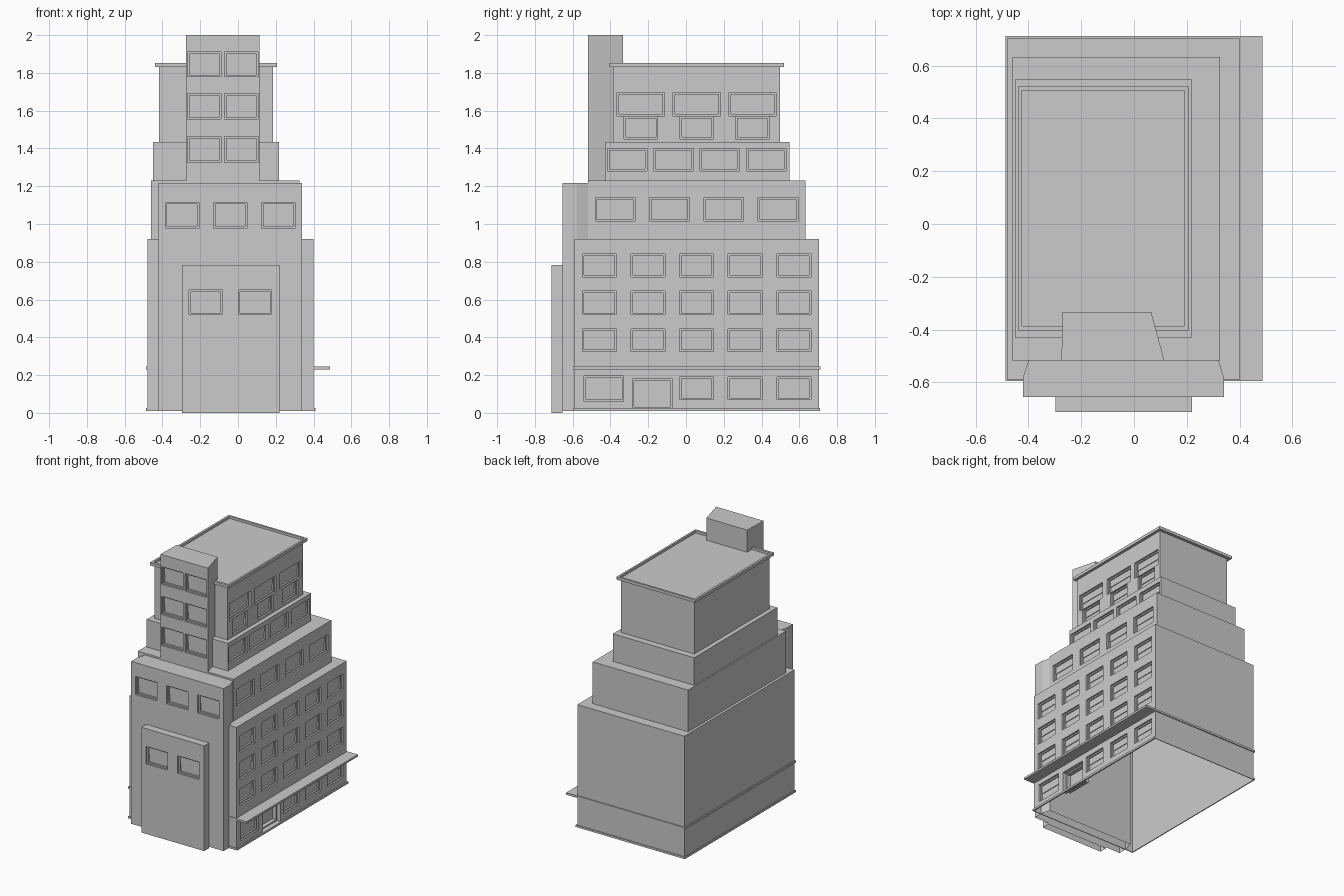
import bpy, bmesh
from mathutils import Vector

if "Cube" in bpy.data.objects:
    bpy.data.objects.remove(bpy.data.objects["Cube"])

GREY = bpy.data.materials.new("concrete_grey")
GREY.diffuse_color = (0.6, 0.6, 0.6, 1)
GREY.use_nodes = True
GREY.node_tree.nodes["Principled BSDF"].inputs["Base Color"].default_value = GREY.diffuse_color


def rect(x0, x1, y0, y1):
    return [(x0, y0), (x1, y0), (x1, y1), (x0, y1)]


def face(bm, pts):
    bm.faces.new([bm.verts.new(p) for p in pts])


def bridge(bm, a, b):
    n = len(a)
    for i in range(n):
        j = (i + 1) % n
        face(bm, (a[i], a[j], b[j], b[i]))


def finish(bm, name):
    bmesh.ops.remove_doubles(bm, verts=bm.verts, dist=1e-4)
    me = bpy.data.meshes.new(name)
    bm.to_mesh(me)
    bm.free()
    me.materials.append(GREY)
    ob = bpy.data.objects.new(name, me)
    bpy.context.collection.objects.link(ob)


def loft(name, loops, cap=False):
    """Join a run of (footprint, height) loops; optionally close the last."""
    bm = bmesh.new()
    rings = [[(x, y, z) for x, y in poly] for poly, z in loops]
    for a, b in zip(rings, rings[1:]):
        bridge(bm, a, b)
    if cap:
        face(bm, rings[-1])
    finish(bm, name)


def panel(bm, p, q, z0, z1, wins):
    """Wall from p to q with recessed windows (centre, width, bottom, top, depth)."""
    p, q = Vector((*p, 0)), Vector((*q, 0))
    d = (q - p).normalized()
    n = Vector((d.y, -d.x, 0))
    off = p.x if abs(d.x) > abs(d.y) else p.y

    def at(u, z, dep=0):
        return p + d * u + Vector((0, 0, z)) - n * dep

    boxes = [(c - w / 2 - off, c + w / 2 - off, a, b, dep) for c, w, a, b, dep in wins]
    us = sorted({0, (q - p).length, *[b[0] for b in boxes], *[b[1] for b in boxes]})
    zs = sorted({z0, z1, *[b[2] for b in boxes], *[b[3] for b in boxes]})
    for ua, ub in zip(us, us[1:]):
        for za, zb in zip(zs, zs[1:]):
            u, z = (ua + ub) / 2, (za + zb) / 2
            if not any(b[0] < u < b[1] and b[2] < z < b[3] for b in boxes):
                face(bm, [at(ua, za), at(ub, za), at(ub, zb), at(ua, zb)])

    def loop(b, inset, dep):
        u0, u1, a, c = b[0] + inset, b[1] - inset, b[2] + inset, b[3] - inset
        return [at(u0, a, dep), at(u1, a, dep), at(u1, c, dep), at(u0, c, dep)]

    for b in boxes:
        dep = b[4]
        # reveal, frame, inner reveal, pane
        steps = [loop(b, 0, 0), loop(b, 0, dep / 2), loop(b, .01, dep / 2), loop(b, .01, dep)]
        for s, t in zip(steps, steps[1:]):
            bridge(bm, s, t)
        face(bm, steps[-1])
        # upper sash sits slightly proud of the lower one
        if dep < 0.04:
            u0, u1, m, t = b[0] + .01, b[1] - .01, (b[2] + b[3]) / 2, b[3] - .01
            e = dep - .005
            face(bm, [at(u0, m, e), at(u1, m, e), at(u1, t, e), at(u0, t, e)])
            face(bm, [at(u0, m, dep), at(u1, m, dep), at(u1, m, e), at(u0, m, e)])


def block(name, poly, z0, z1, wins=None, roof=None, cap=False):
    """Hollow storey block; wins maps an edge number to windows, roof is the inner edge of a terrace."""
    bm = bmesh.new()
    wins = wins or {}
    for i, p in enumerate(poly):
        panel(bm, p, poly[(i + 1) % len(poly)], z0, z1, wins.get(i, []))
    top = [(x, y, z1) for x, y in poly]
    if roof:
        bridge(bm, top, [(x, y, z1) for x, y in roof])
    if cap:
        face(bm, top)
    finish(bm, name)


def row(centres, w, z0, z1, dep=0.026):
    return [(c, w, z0, z1, dep) for c in centres]


# footprints of the stepped tiers
body = rect(-0.48, 0.40, -0.59, 0.705)
tier2 = rect(-0.46, 0.325, -0.518, 0.632)
tier3 = rect(-0.45, 0.218, -0.43, 0.547)
tier4 = rect(-0.417, 0.185, -0.386, 0.498)

# main body with three window floors, shop floor and doorway
cols = [-0.459 + 0.2575 * i for i in range(5)]
main_wins = []
for za, zb in ((0.325, 0.445), (0.52, 0.645), (0.72, 0.84)):
    main_wins += row(cols, 0.18, za, zb)
main_wins += row(cols[2:], 0.18, 0.07, 0.19)
main_wins += row([-0.435], 0.21, 0.06, 0.195)
main_wins += row([-0.178], 0.212, 0.022, 0.18, 0.06)
block("main_body", body, 0.01, 0.92, {1: main_wins}, roof=tier2)

# setback tiers
block("second_tier", tier2, 0.92, 1.23,
      {1: row([-0.375, -0.087, 0.2, 0.487], 0.21, 1.015, 1.14)}, roof=tier3)
block("third_tier", tier3, 1.23, 1.435,
      {1: row([-0.311, -0.066, 0.178, 0.425], 0.21, 1.28, 1.40)}, roof=tier4)
bays = [-0.239, 0.057, 0.352]
block("top_tier", tier4, 1.435, 1.83,
      {1: row(bays, 0.178, 1.45, 1.568) + row(bays, 0.25, 1.573, 1.695)})

# roof cornice with sunken roof
outer, inner = rect(-0.44, 0.206, -0.404, 0.52), rect(-0.424, 0.192, -0.386, 0.505)
loft("roof_cornice", [(tier4, 1.83), (outer, 1.83), (outer, 1.852), (inner, 1.852), (inner, 1.835)], True)

# canopy ledge and plinth bands
canopy = rect(-0.487, 0.487, -0.595, 0.712)
loft("canopy_ledge", [(body, 0.23), (canopy, 0.23), (canopy, 0.245), (body, 0.245)])
plinth = rect(-0.487, 0.41, -0.595, 0.71)
loft("plinth", [(body, 0.01), (plinth, 0.01), (plinth, 0.025), (body, 0.025)])

# upper stair tower
pair = [-0.179, 0.017]
block("stair_tower", [(-0.275, -0.518), (0.115, -0.518), (0.065, -0.333), (-0.27, -0.333)], 1.23, 2.0,
      {0: row(pair, 0.177, 1.325, 1.463) + row(pair, 0.177, 1.555, 1.69)
          + row(pair, 0.177, 1.78, 1.91)}, cap=True)

# front bay and entrance block
block("front_bay", [(-0.42, -0.655), (0.34, -0.655), (0.34, -0.58), (0.32, -0.516),
                    (-0.40, -0.516), (-0.42, -0.58)], 0.01, 1.217,
      {0: row([-0.296, -0.041, 0.214], 0.178, 0.98, 1.115)}, cap=True)
block("entrance_block", rect(-0.297, 0.22, -0.712, -0.654), 0.0, 0.782,
      {0: row([-0.17, 0.09], 0.177, 0.52, 0.65)}, cap=True)
